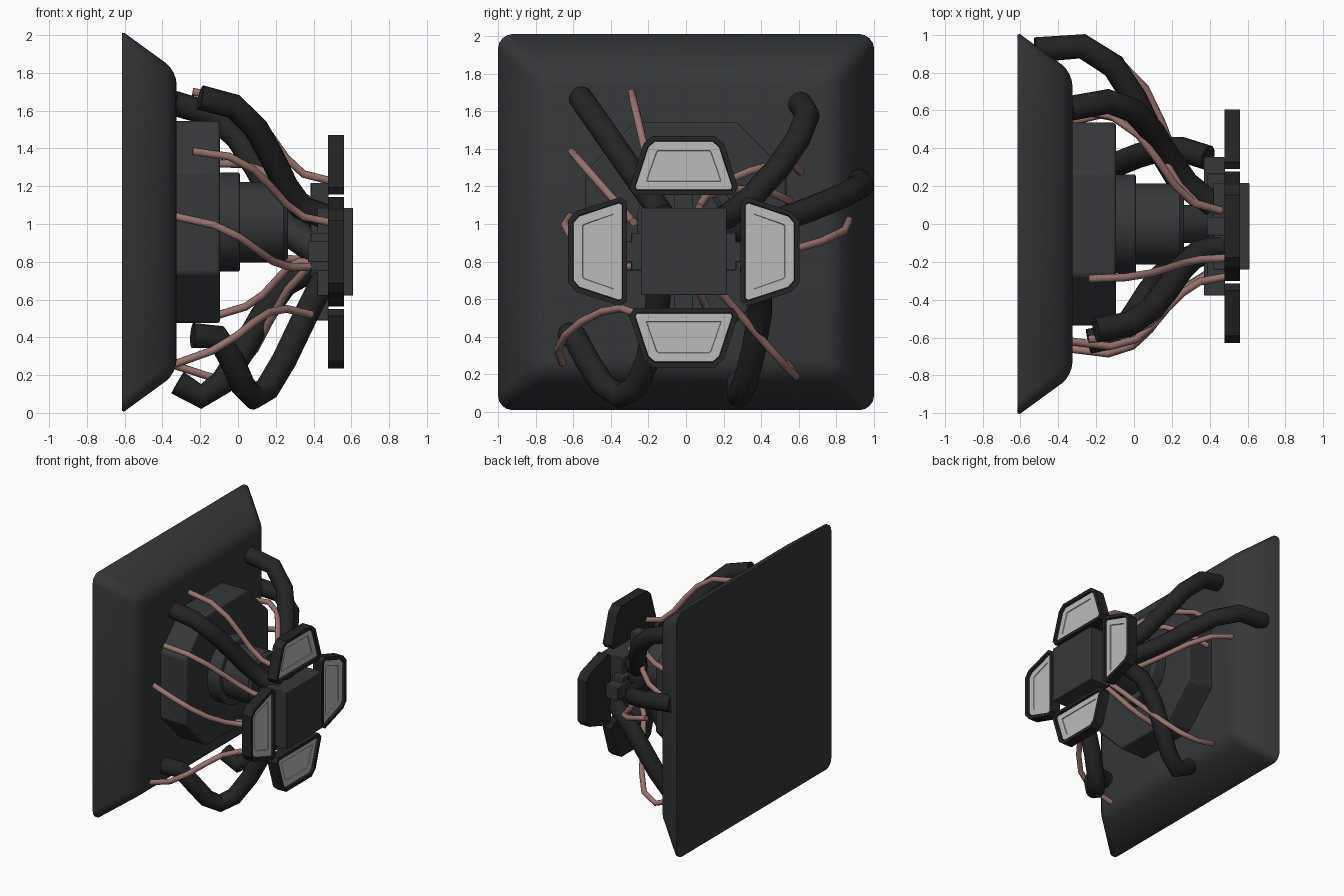
import bpy, bmesh, math
from mathutils import Vector, Matrix

if "Cube" in bpy.data.objects:
    bpy.data.objects.remove(bpy.data.objects["Cube"])

def material(name, r, g, b):
    m = bpy.data.materials.new(name)
    m.diffuse_color = (r, g, b, 1)
    m.use_nodes = True
    m.node_tree.nodes["Principled BSDF"].inputs["Base Color"].default_value = m.diffuse_color
    return m

CHARCOAL = material("charcoal", 0.035, 0.038, 0.041)
BLACK = material("black_rubber", 0.018, 0.018, 0.018)
COPPER = material("copper_wire", 0.33, 0.175, 0.155)
LIGHT = material("light_panel", 0.5, 0.5, 0.5)

def finish(name, bm, mats, bevel=0, angle=35):
    bmesh.ops.recalc_face_normals(bm, faces=bm.faces)
    me = bpy.data.meshes.new(name)
    bm.to_mesh(me)
    bm.free()
    ob = bpy.data.objects.new(name, me)
    bpy.context.collection.objects.link(ob)
    for m in mats:
        me.materials.append(m)
    if bevel:
        mod = ob.modifiers.new("bevel", 'BEVEL')
        mod.width, mod.segments = bevel, 2
    bpy.ops.object.select_all(action='DESELECT')
    ob.select_set(True)
    bpy.context.view_layer.objects.active = ob
    bpy.ops.object.shade_smooth_by_angle(angle=math.radians(angle))

def skin(bm, rings):
    """Bridge rings of points one after another and cap both ends."""
    rings = [[bm.verts.new(p) for p in ring] for ring in rings]
    n = len(rings[0])
    for a, b in zip(rings, rings[1:]):
        for i in range(n):
            j = (i + 1) % n
            bm.faces.new((a[i], a[j], b[j], b[i]))
    bm.faces.new(rings[0])
    return bm.faces.new(rings[-1])

def section(x, outline):
    return [(x, y, z) for y, z in outline]

def rect(hy, hz, y=0, z=1.01):
    return [(y + a * hy, z + b * hz) for a, b in ((-1, -1), (1, -1), (1, 1), (-1, 1))]

def ngon(r, n, z=1.01):
    R = r / math.cos(math.pi / n)
    turn = [(i + .5) * 2 * math.pi / n for i in range(n)]
    return [(R * math.cos(a), z + R * math.sin(a)) for a in turn]

def part(name, *sections, bevel=0):
    bm = bmesh.new()
    skin(bm, [section(x, o) for x, o in sections])
    finish(name, bm, [CHARCOAL], bevel)

# Wall plate: tapered slab with softened edges
bm = bmesh.new()
skin(bm, [section(-.615, rect(1, 1)), section(-.595, rect(1, 1)), section(-.325, rect(.8, .8))])
soft = [e for e in bm.edges if max(v.co.x for v in e.verts) > -.4
        or abs(e.verts[0].co.x - e.verts[1].co.x) > .001]
bmesh.ops.bevel(bm, geom=soft, offset=.07, segments=4, profile=.5, affect='EDGES')
finish("wall_plate", bm, [CHARCOAL], angle=50)

# Stepped mount behind the head
h, c = .535, .27
corner = [(c, h), (h, c)]
octagon = (corner + [(y, -z) for y, z in reversed(corner)]
           + [(-y, -z) for y, z in corner] + [(-y, z) for y, z in reversed(corner)])
octagon = [(y, z + 1.01) for y, z in octagon]
part("octagonal_base", (-.34, octagon), (-.095, octagon), bevel=.015)
part("mount_collar", (-.1, ngon(.262, 24)), (.01, ngon(.262, 24)), bevel=.01)
part("mount_drum", (0, ngon(.213, 24)), (.24, ngon(.213, 24)), (.265, ngon(.19, 24)))
part("mount_neck", (.25, ngon(.1, 16, .98)), (.42, ngon(.1, 16, .86)))

# Front block and the cross that carries the panels
CY, CZ = -.012, .853
def block(name, x0, x1, hy, hz):
    part(name, (x0, rect(hy, hz, CY, CZ)), (x1, rect(hy, hz, CY, CZ)), bevel=.005)
block("front_block", .42, .61, .228, .232)
block("cross_arm_horizontal", .37, .48, .365, .055)
block("cross_arm_vertical", .385, .48, .05, .365)
block("cross_hub", .385, .48, .28, .1)

# Four framed panels around the block
half = [(.265, .302), (.29, .34), (.215, .575), (.165, .617)]
outline = half + [(-u, v) for u, v in reversed(half)]
for k, side in enumerate(("top", "left", "bottom", "right")):
    bm = bmesh.new()
    face = skin(bm, [section(.477, outline), section(.56, outline)])
    bmesh.ops.recalc_face_normals(bm, faces=bm.faces)
    def inset(thickness, depth=0):
        return bmesh.ops.inset_individual(bm, faces=[face], thickness=thickness, depth=depth)["faces"]
    inset(.028)
    inset(.004, -.018)
    # light pane with a faint stepped line
    for f in inset(.05) + inset(.003, -.006) + [face]:
        f.material_index = 1
    bm.transform(Matrix.Translation((0, CY, CZ)) @ Matrix.Rotation(k * math.pi / 2, 4, 'X'))
    finish("panel_" + side, bm, [BLACK, LIGHT], angle=20)

# Hoses and wires: round tubes swept along sampled Bezier paths
def bezier(ctrl, t):
    n = len(ctrl) - 1
    return sum((Vector(p) * math.comb(n, i) * t**i * (1 - t)**(n - i)
                for i, p in enumerate(ctrl)), Vector())

def tube(name, ctrl, r, sides, mat, steps=6):
    pts = [bezier(ctrl, i / steps) for i in range(steps + 1)]
    dirs = [(b - a).normalized() for a, b in zip(pts, pts[1:])]
    u, rings = dirs[0].orthogonal(), []
    for i, p in enumerate(pts):
        t = (dirs[max(i - 1, 0)] + dirs[min(i, steps - 1)]).normalized()
        u = (u - t * u.dot(t)).normalized()
        w = t.cross(u)
        rings.append([p + r * (u * math.cos(a) + w * math.sin(a))
                      for a in (2 * math.pi * s / sides for s in range(sides))])
    bm = bmesh.new()
    skin(bm, rings)
    finish(name, bm, [mat], angle=45)

def s_path(start, end, bulge_y=0, bulge_z=0):
    """S-bend leaving and arriving along x, pushed sideways by the bulge."""
    s, e = Vector(start), Vector(end)
    dx, push = e.x - s.x, Vector((0, bulge_y, bulge_z))
    return [s, s + Vector((.65 * dx, 0, 0)) + push, e - Vector((.45 * dx, 0, 0)) + push, e]

def hose(name, ctrl, steps=6):
    tube("hose_" + name, ctrl, .066, 16, BLACK, steps)

def wire(name, *args):
    tube("wire_" + name, s_path(*args), .021, 10, COPPER)

hose("upper_left", s_path((-.2, -.56, 1.67), (.46, -.12, 1.04)))
hose("upper_right", s_path((-.34, .61, 1.64), (.42, .1, 1), .18, -.03))
hose("side_right", s_path((-.52, .92, 1.23), (.4, .1, .92), .19))
hose("lower_right", [(-.32, .28, .16), (-.05, .25, -.17), (.08, .5, .72), (.39, .35, .76)])
hose("lower_left", [(-.24, -.62, .41), (.1, -.62, .6), (-.05, -.3, -.6), (.25, -.15, .35), (.46, -.14, .72)], 8)

wire("top", (-.24, -.29, 1.7), (.48, -.18, 1.23))
wire("upper_left", (-.24, -.61, 1.385), (.48, -.28, 1.01))
wire("side_left", (-.33, -.62, 1.04), (.42, -.25, .775), -.13, -.06)
wire("lower_left", (-.33, -.66, .26), (.39, -.26, .52), -.13, .12)
wire("upper_right", (-.33, .61, 1.28), (.46, .07, 1.09), 0, .13)
wire("inner_right", (-.24, .59, 1.06), (.46, .07, 1.09), 0, .15)
wire("side_right", (-.25, .87, 1.02), (.44, .08, .84), .08, -.1)
wire("lower_right", (-.33, .54, .25), (.4, .05, .8), .2, -.25)
wire("inner_bottom", (-.1, .12, .52), (.42, -.05, .8), 0, .05)
